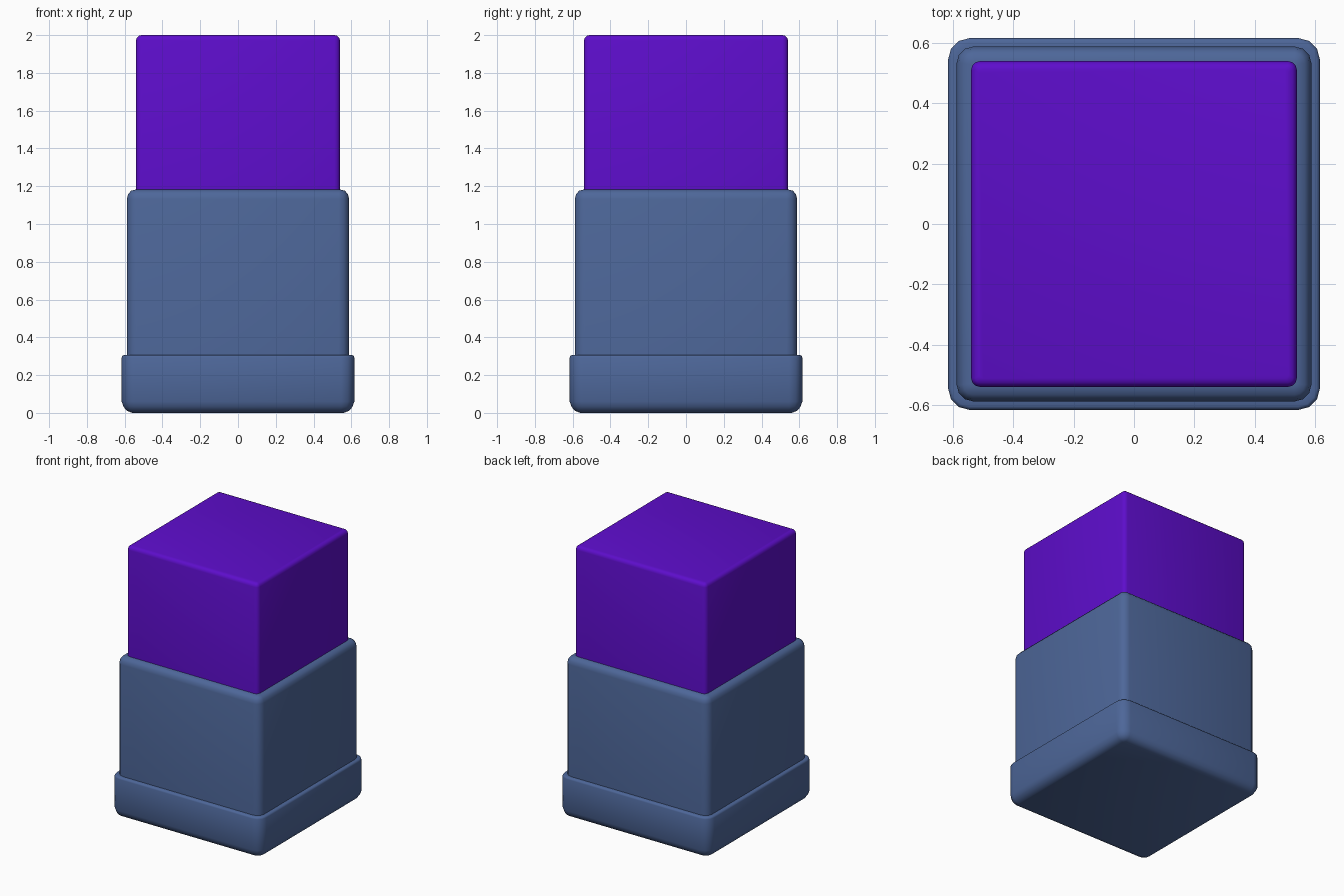
import bpy, bmesh, math

if "Cube" in bpy.data.objects:
    bpy.data.objects.remove(bpy.data.objects["Cube"])


def material(name, rgb):
    m = bpy.data.materials.new(name)
    m.diffuse_color = (*rgb, 1)
    m.use_nodes = True
    m.node_tree.nodes["Principled BSDF"].inputs["Base Color"].default_value = m.diffuse_color
    return m


def rounded_tower(name, profile, radius, mat, seg=3):
    """Loft rounded squares; profile is a list of (half width, z)."""
    widest = max(h for h, z in profile)
    bm = bmesh.new()
    rings = []
    for h, z in profile:
        r = max(radius - (widest - h), 0.012)
        ring = []
        for q in range(4):
            a0 = q * math.pi / 2
            cx, cy = [(1, 1), (-1, 1), (-1, -1), (1, -1)][q]
            for i in range(seg + 1):
                a = a0 + i / seg * math.pi / 2
                ring.append(bm.verts.new((cx * (h - r) + r * math.cos(a),
                                          cy * (h - r) + r * math.sin(a), z)))
        rings.append(ring)
    n = len(rings[0])
    for a, b in zip(rings, rings[1:]):
        for i in range(n):
            j = (i + 1) % n
            bm.faces.new((a[i], a[j], b[j], b[i]))
    bm.faces.new(rings[0][::-1])
    bm.faces.new(rings[-1])
    me = bpy.data.meshes.new(name)
    bm.to_mesh(me)
    bm.free()
    me.materials.append(mat)
    ob = bpy.data.objects.new(name, me)
    bpy.context.collection.objects.link(ob)
    bpy.ops.object.select_all(action='DESELECT')
    ob.select_set(True)
    bpy.context.view_layer.objects.active = ob
    bpy.ops.object.shade_smooth_by_angle(angle=math.radians(40))
    return ob


blue = material("slate_blue", (0.075, 0.135, 0.32))
purple = material("purple", (0.11, 0.004, 0.6))

# Wide foot with rounded bottom and a small lip at the top
rounded_tower("base", [(0.56, 0.0), (0.59, 0.012), (0.606, 0.033), (0.616, 0.06),
                       (0.616, 0.293), (0.612, 0.302), (0.604, 0.306), (0.58, 0.306)],
              0.07, blue)

# Main body with rounded shoulder
rounded_tower("body", [(0.588, 0.29), (0.588, 1.132), (0.582, 1.158),
                       (0.566, 1.176), (0.54, 1.183)], 0.055, blue)

# Coloured upper block
rounded_tower("upper_block", [(0.54, 1.17), (0.54, 1.972), (0.536, 1.986),
                              (0.526, 1.996), (0.512, 2.0)], 0.03, purple)
